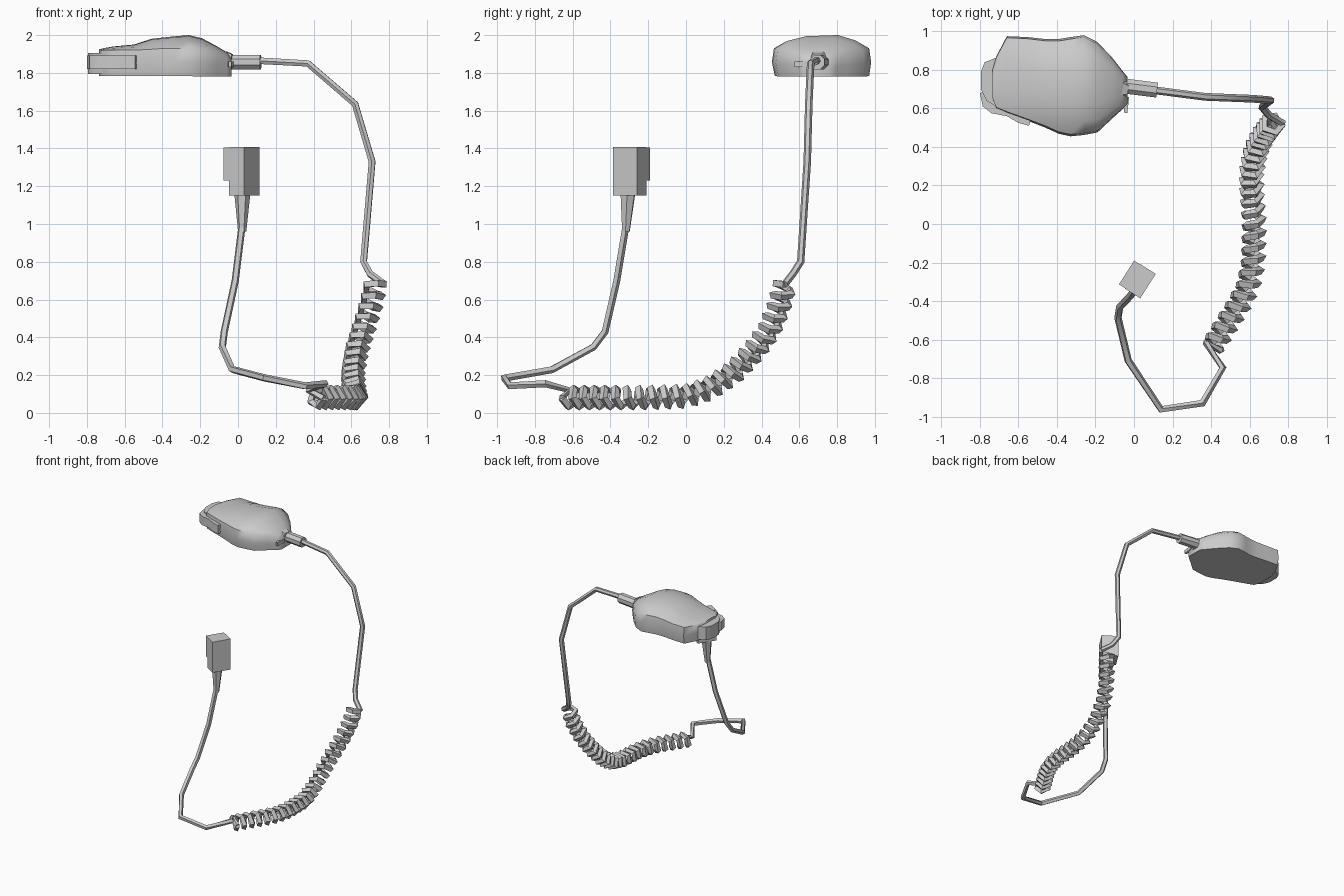
import bpy, bmesh, math
from mathutils import Vector

if "Cube" in bpy.data.objects:
    bpy.data.objects.remove(bpy.data.objects["Cube"])

def finish(bm, name, angle=40):
    bmesh.ops.recalc_face_normals(bm, faces=bm.faces)
    me = bpy.data.meshes.new(name)
    bm.to_mesh(me)
    bm.free()
    ob = bpy.data.objects.new(name, me)
    bpy.context.collection.objects.link(ob)
    bpy.context.view_layer.objects.active = ob
    ob.select_set(True)
    bpy.ops.object.shade_smooth_by_angle(angle=math.radians(angle))
    ob.select_set(False)
    return ob

def loft(name, rings, angle=40):
    """Skin a list of equal-length closed rings and cap both ends."""
    bm = bmesh.new()
    rows = [[bm.verts.new(p) for p in r] for r in rings]
    n = len(rows[0])
    for a, b in zip(rows, rows[1:]):
        for i in range(n):
            bm.faces.new((a[i], a[(i + 1) % n], b[(i + 1) % n], b[i]))
    bm.faces.new(rows[0])
    bm.faces.new(rows[-1])
    return finish(bm, name, angle)

def sweep(name, pts, radii, sides, angle=40, flat=1.0):
    """Tube along a polyline, with a radius for each point."""
    pts = [Vector(p) for p in pts]
    rings, u = [], Vector((0, 0, 1))
    for i, p in enumerate(pts):
        t = Vector()
        if i > 0:
            t += (p - pts[i - 1]).normalized()
        if i < len(pts) - 1:
            t += (pts[i + 1] - p).normalized()
        t.normalize()
        u = u - t * u.dot(t)
        if u.length < 1e-3:
            u = t.orthogonal()
        u.normalize()
        w = t.cross(u)
        rings.append([p + radii[i] * (u * math.cos(a) + w * flat * math.sin(a))
                      for a in (2 * math.pi * (k + .5) / sides for k in range(sides))])
    return loft(name, rings, angle)

def prism(name, outline, z0, z1, angle=40):
    return loft(name, [[(x, y, z) for x, y in outline] for z in (z0, z1)], angle)

# Microphone shell: stations of x, y min, y max, shoulder z, top z
stations = [(-.735, .65, .80, 1.915, 1.925), (-.715, .60, .87, 1.92, 1.93),
            (-.66, .575, .975, 1.92, 1.94), (-.55, .535, .97, 1.92, 1.95),
            (-.46, .50, .96, 1.925, 1.98), (-.39, .468, .96, 1.93, 1.988),
            (-.33, .455, .97, 1.93, 1.994), (-.26, .462, .98, 1.93, 2.0),
            (-.19, .475, .945, 1.92, 1.983), (-.11, .55, .86, 1.905, 1.94),
            (-.06, .595, .795, 1.885, 1.91), (-.035, .62, .765, 1.86, 1.88)]
rings = []
for x, y0, y1, zs, zt in stations:
    w, zb = y1 - y0, 1.785 - .005 * (x + .8)
    rings.append([(x, y0 + w * f, z) for f, z in (
        (.03, zb), (0, (zb + zs) / 2), (.02, zs), (.14, zs + .55 * (zt - zs)),
        (.34, zs + .92 * (zt - zs)), (.66, zt), (.84, zs + .6 * (zt - zs)),
        (.98, zs), (1, (zb + zs) / 2), (.98, zb))])
loft("microphone_shell", rings, 50)

# End lip of the shell
prism("end_lip", [(-.70, .60), (-.765, .64), (-.795, .70), (-.795, .79),
                  (-.775, .84), (-.70, .87)], 1.795, 1.905)

# Push-to-talk bar wrapping the front corner
prism("talk_button", [(-.53, .56), (-.545, .51), (-.60, .525), (-.66, .56),
                      (-.74, .575), (-.785, .61), (-.80, .68), (-.70, .70)], 1.82, 1.893)

# Cable exit: collar and sleeve
sweep("exit_collar", [(-.06, .70, 1.86), (-.03, .695, 1.86)], [.06, .045], 6)
sweep("cable_sleeve", [(-.04, .715, 1.857), (.12, .695, 1.857)], [.042, .042], 8)

# Small clip beside the sleeve
prism("clip_tab", [(-.06, .66), (-.025, .66), (-.035, .575), (-.05, .575)], 1.83, 1.86)

# Centre line of the coiled section, resampled evenly
axis = [Vector(p) for p in [(.725, .525, .69), (.70, .495, .57), (.66, .44, .44),
        (.625, .36, .33), (.605, .25, .215), (.61, .12, .13), (.62, 0, .09),
        (.615, -.2, .083), (.59, -.32, .083), (.54, -.42, .083), (.47, -.53, .083),
        (.41, -.63, .083)]]
lengths = [(b - a).length for a, b in zip(axis, axis[1:])]
total = sum(lengths)

def along(s):
    s = min(max(s, 0), total)
    for a, b, l in zip(axis, axis[1:], lengths):
        if s <= l + 1e-6:
            return a.lerp(b, s / l)
        s -= l
    return axis[-1].copy()

turns, per_turn = 24, 5
coil = []
for i in range(turns * per_turn + 1):
    s = total * i / (turns * per_turn)
    t = (along(s + .05) - along(s - .05)).normalized()
    u = Vector((1, 0, 0))
    u = (u - t * u.dot(t)).normalized()
    if i == 0:
        u0 = u
    else:
        u0 = (u0 - t * u0.dot(t)).normalized()
    a = 2 * math.pi * i / per_turn
    coil.append(along(s) + .05 * (u0 * math.cos(a) + t.cross(u0) * math.sin(a)))

# Cord: upper run, coil, lower run up to the plug
upper = [(.10, .695, 1.865), (.37, .66, 1.85), (.62, .65, 1.635),
         (.71, .642, 1.33), (.665, .607, .80), (.70, .565, .735)]
lower = [(.375, -.62, .12), (.46, -.745, .155), (.355, -.93, .142), (.14, -.963, .185),
         (-.03, -.71, .23), (-.083, -.49, .35), (-.073, -.43, .43),
         (-.015, -.368, .70), (.022, -.318, 1.0)]
sweep("upper_cord", upper + [coil[0]], [.02] * 7, 6, 50)
sweep("coiled_cord", coil, [.023] * len(coil), 4, 30)
sweep("lower_cord", [coil[-1]] + lower, [.02] * 10, 5, 50)

# Strain relief under the plug
sweep("strain_relief", [(.022, -.318, .96), (.023, -.308, 1.155)], [.022, .042], 6)

# Plug body and its latch, both turned about z
def turned_box(name, u0, u1, v, z0, z1):
    ang = math.radians(-32.5)
    c, s = math.cos(ang), math.sin(ang)
    outline = [(.017 + u * c - w * s, -.287 + u * s + w * c)
               for u, w in ((u0, -v), (u1, -v), (u1, v), (u0, v))]
    prism(name, outline, z0, z1)

turned_box("plug_body", -.028, .066, .075, 1.15, 1.407)
turned_box("plug_latch", -.066, -.02, .073, 1.23, 1.405)
